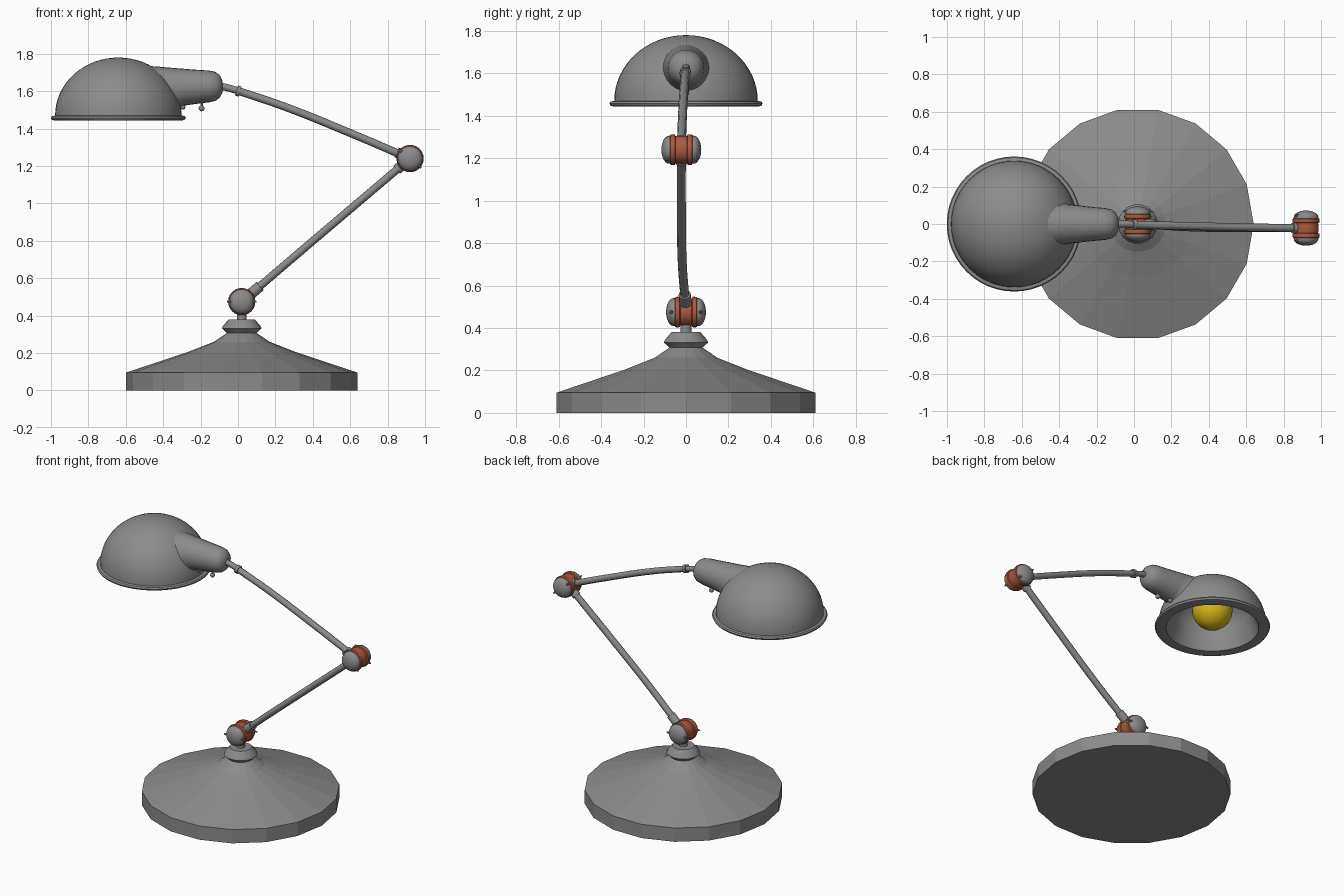
import bpy, bmesh, math
from mathutils import Vector

cube = bpy.data.objects.get("Cube")
if cube:
    bpy.data.objects.remove(cube, do_unlink=True)


def material(name, rgb):
    m = bpy.data.materials.new(name)
    m.use_nodes = True
    m.diffuse_color = (*rgb, 1)
    m.node_tree.nodes["Principled BSDF"].inputs["Base Color"].default_value = (*rgb, 1)
    return m


GREY = material("grey metal", (0.26, 0.26, 0.26))
COPPER = material("copper", (0.42, 0.10, 0.05))
YELLOW = material("yellow bulb", (0.68, 0.48, 0.01))


def lathe(name, profile, loc, axis=(0, 0, 1), sides=24, mat=GREY, smooth=35):
    """Turn a list of (radius, height) points about an axis through loc."""
    bm = bmesh.new()
    rot = Vector(axis).to_track_quat('Z', 'Y')
    rings = []
    for r, h in profile:
        count = sides if r > 0 else 1
        rings.append([bm.verts.new(Vector(loc) + rot @ Vector((
            r * math.cos(math.tau * i / sides), r * math.sin(math.tau * i / sides), h)))
            for i in range(count)])
    for a, b in zip(rings, rings[1:]):
        for i in range(sides):
            j = (i + 1) % sides
            if len(a) == 1:
                bm.faces.new((a[0], b[i], b[j]))
            elif len(b) == 1:
                bm.faces.new((a[i], a[j], b[0]))
            else:
                bm.faces.new((a[i], a[j], b[j], b[i]))
    for ring in (rings[0], rings[-1]):
        if len(ring) > 1:
            bm.faces.new(ring)
    bmesh.ops.recalc_face_normals(bm, faces=bm.faces)
    mesh = bpy.data.meshes.new(name)
    bm.to_mesh(mesh)
    bm.free()
    mesh.materials.append(mat)
    ob = bpy.data.objects.new(name, mesh)
    bpy.context.collection.objects.link(ob)
    if smooth:
        bpy.ops.object.select_all(action='DESELECT')
        ob.select_set(True)
        bpy.context.view_layer.objects.active = ob
        bpy.ops.object.shade_smooth_by_angle(angle=math.radians(smooth))
    return ob


def rod(name, a, b, r, sides=12):
    d = Vector(b) - Vector(a)
    return lathe(name, [(r, 0), (r, d.length)], a, d, sides)


def arc(r, h, base, start, end, n):
    """Quarter-ellipse profile points between two angles in degrees."""
    return [(r * math.cos(t), base + h * math.sin(t)) for t in
            (math.radians(start + (end - start) * i / n) for i in range(n + 1))]


def ball(name, loc, r, mat=GREY, sides=24):
    pts = arc(r, r, 0, -90, 90, sides // 2)
    pts[0], pts[-1] = (0, -r), (0, r)
    return lathe(name, pts, loc, sides=sides, mat=mat, smooth=60)


def tube(name, points, r):
    cu = bpy.data.curves.new(name, 'CURVE')
    cu.dimensions = '3D'
    cu.bevel_depth, cu.bevel_resolution = r, 2
    cu.use_fill_caps = True
    cu.resolution_u = 6
    s = cu.splines.new('BEZIER')
    s.bezier_points.add(len(points) - 1)
    for p, co in zip(s.bezier_points, points):
        p.co = co
        p.handle_left_type = p.handle_right_type = 'AUTO'
    cu.materials.append(GREY)
    ob = bpy.data.objects.new(name, cu)
    bpy.context.collection.objects.link(ob)


# Faceted base, collar and post
BX = 0.02
lathe("base", [(0.62, 0), (0.62, 0.095), (0.29, 0.205), (0.15, 0.26), (0.075, 0.31)],
      (BX, 0, 0), sides=18, smooth=0)
lathe("base_collar", [(0.07, 0.295), (0.08, 0.308), (0.106, 0.332), (0.1, 0.345), (0.07, 0.38)],
      (BX, 0, 0), sides=18, smooth=25)
lathe("post", [(0.026, 0.37), (0.026, 0.45)], (BX, 0, 0), sides=12)

# Pivot joints: copper drum, domed grey end caps and small pins
half = [(0.06, 0.056), (0.071, 0.05), (0.073, 0.038), (0.071, 0.03), (0.064, 0.027), (0.066, 0.012)]
drum = half + [(r, -h) for r, h in reversed(half)]


def joint(name, c, tilt):
    lathe(name + "_drum", drum, c, (0, 1, 0), 24, COPPER)
    for side, label in ((1, "back"), (-1, "front")):
        cap = [(0.05, 0.04), (0.066, 0.052)] + arc(0.066, 0.036, 0.058, 0, 90, 6)[:-1] + [(0, 0.094)]
        lathe(f"{name}_{label}_cap", cap, c, (0, side, 0), 24)
        mid = Vector(c) + Vector((0, side * 0.068, 0))
        d = Vector((math.cos(tilt), 0, math.sin(tilt)))
        lathe(f"{name}_{label}_pin", [(0.004, -0.078), (0.009, -0.06), (0.009, 0.06), (0.004, 0.078)],
              mid, d, 8)


LOW, HIGH = (BX, 0, 0.475), (0.92, -0.022, 1.24)
joint("lower_joint", LOW, 0)
joint("elbow_joint", HIGH, -0.7)

# Arms with end collars
tube("lower_arm", [(0.05, 0, 0.50), (0.14, -0.008, 0.577), (0.30, -0.018, 0.714),
                   (0.6, -0.022, 0.969), (0.89, -0.022, 1.215)], 0.021)
tube("upper_arm", [(0.88, -0.022, 1.257), (0.62, -0.018, 1.368), (0.25, -0.01, 1.517),
                   (0.0, -0.003, 1.602)], 0.021)
tube("upper_arm_tip", [(0.0, -0.003, 1.602), (-0.05, 0, 1.617), (-0.11, 0, 1.63)], 0.019)
rod("lower_arm_bottom_collar", (0.07, -0.002, 0.517), (0.118, -0.006, 0.558), 0.029)
rod("lower_arm_top_collar", (0.85, -0.022, 1.181), (0.885, -0.022, 1.211), 0.028)
rod("upper_arm_elbow_collar", (0.878, -0.022, 1.26), (0.848, -0.022, 1.273), 0.028)
rod("upper_arm_tip_collar", (0.012, -0.003, 1.598), (-0.008, -0.003, 1.604), 0.028)

# Lamp shade: outer dome, rolled rim, stepped inner wall
SX, R, BASE, H = -0.64, 0.338, 1.47, 0.31
outer = [(0, BASE + H)] + arc(R, H, BASE, 90, 0, 16)[1:]
rim = [(0.355, 1.467), (0.361, 1.458), (0.355, 1.447), (0.34, 1.443), (0.29, 1.446)]
inner = [(0.25, 1.555)] + arc(0.25, 0.19, 1.555, 0, 90, 8)[1:-1] + [(0, 1.745)]
lathe("shade", outer + rim + inner, (SX, 0, 0), sides=48, smooth=30)
ball("bulb", (SX, 0, 1.572), 0.127, YELLOW)

# Socket neck, with its wide end trimmed to follow the dome
neck = [(0, 0), (0.035, 0.004), (0.06, 0.017), (0.077, 0.04), (0.085, 0.075), (0.089, 0.12),
        (0.094, 0.17), (0.1, 0.22), (0.105, 0.27), (0.111, 0.32), (0.116, 0.36), (0.118, 0.4)]
ob = lathe("socket_neck", neck, (-0.08, 0, 1.628), (-1, 0, -0.03), 24, smooth=45)
for v in ob.data.vertices:
    k = 1 - ((v.co.z - BASE) / H) ** 2 - (v.co.y / R) ** 2
    v.co.x = max(v.co.x, SX + R * math.sqrt(max(k, 0)) - 0.012)

# Switch knob and screw under the neck
rod("switch_stem", (-0.19, 0, 1.57), (-0.195, 0, 1.51), 0.006, 8)
ball("switch_knob", (-0.195, 0, 1.508), 0.016, sides=12)
ball("neck_screw", (-0.295, 0, 1.515), 0.014, sides=12)
